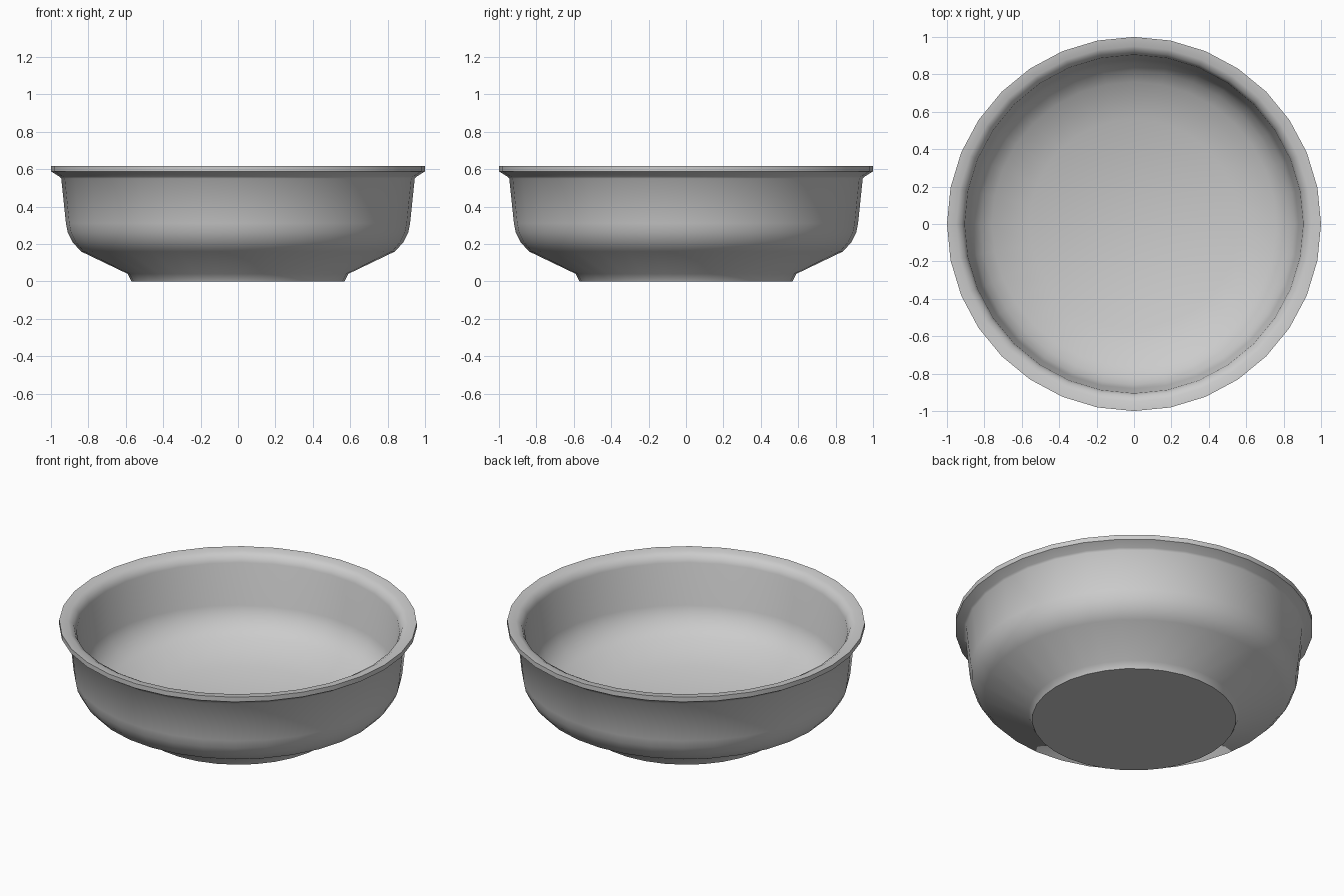
import bpy, bmesh, math

if "Cube" in bpy.data.objects:
    bpy.data.objects.remove(bpy.data.objects["Cube"])

SIDES = 32

# Bowl half-section (radius, height): foot, outer wall, rim, inner wall, floor
profile = [
    (0, 0), (0.57, 0), (0.59, 0.04), (0.84, 0.16), (0.885, 0.21),
    (0.91, 0.26), (0.92, 0.31), (0.945, 0.55), (0.955, 0.56), (1.0, 0.588),
    (1.0, 0.617), (0.95, 0.612), (0.92, 0.595), (0.905, 0.56),
    (0.88, 0.31), (0.86, 0.26), (0.82, 0.205), (0.76, 0.165),
    (0.56, 0.08), (0, 0.07),
]

# Lathe the section around z
bm = bmesh.new()
verts = [bm.verts.new((r, 0, z)) for r, z in profile]
edges = [bm.edges.new(pair) for pair in zip(verts, verts[1:])]
bmesh.ops.spin(bm, geom=verts + edges, cent=(0, 0, 0), axis=(0, 0, 1),
               angle=2 * math.pi, steps=SIDES, use_duplicate=False)
bmesh.ops.remove_doubles(bm, verts=bm.verts[:], dist=0.0005)
bmesh.ops.recalc_face_normals(bm, faces=bm.faces[:])

mesh = bpy.data.meshes.new("bowl")
bm.to_mesh(mesh)
bm.free()
bowl = bpy.data.objects.new("bowl", mesh)
bpy.context.collection.objects.link(bowl)

# Smooth sides, sharp foot and rim edges
bpy.context.view_layer.objects.active = bowl
bowl.select_set(True)
bpy.ops.object.shade_smooth_by_angle(angle=math.radians(50))
